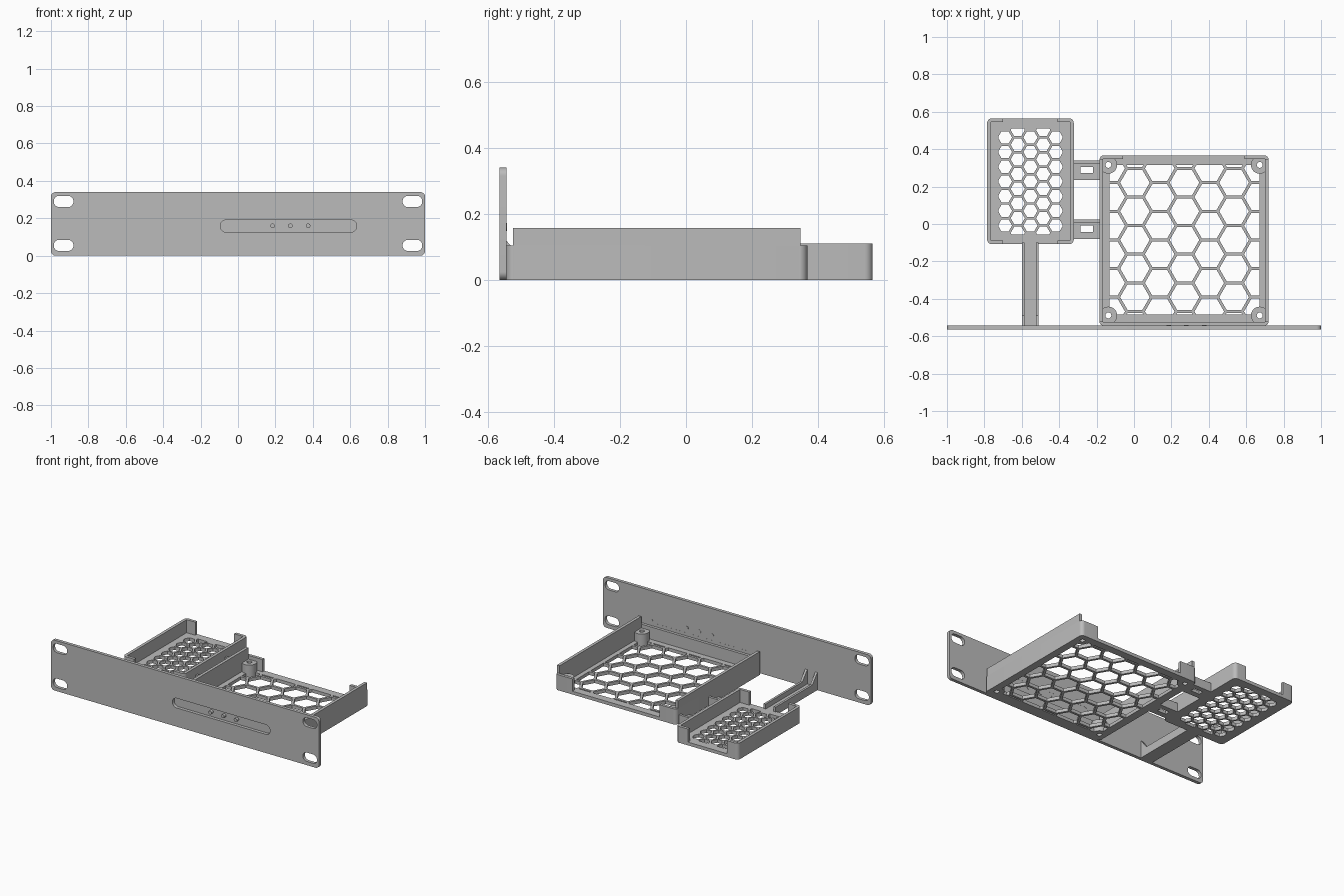
import bpy, bmesh
from math import pi, cos, sin, sqrt
from mathutils import Matrix, Vector

if "Cube" in bpy.data.objects:
    bpy.data.objects.remove(bpy.data.objects["Cube"])

gray = bpy.data.materials.new("plain_gray")
gray.use_nodes = True
gray.diffuse_color = (0.5, 0.5, 0.5, 1)
gray.node_tree.nodes["Principled BSDF"].inputs["Base Color"].default_value = (0.5, 0.5, 0.5, 1)

FLAT = Matrix.Identity(4)
UPRIGHT = Matrix.Rotation(pi / 2, 4, 'X')                # outline in x, z; depth towards -y
SIDEWAYS = Matrix(((0, 0, 1, 0), (1, 0, 0, 0), (0, 1, 0, 0), (0, 0, 0, 1)))  # outline in y, z
parts = []


def circle(x, y, r, n=24, turn=0.0):
    return [(x + r * cos(2 * pi * i / n + turn), y + r * sin(2 * pi * i / n + turn)) for i in range(n)]


def rect(x0, x1, y0, y1):
    return [(x0, y0), (x1, y0), (x1, y1), (x0, y1)]


def rounded(x0, x1, y0, y1, r, n=8):
    pts = []
    corners = ((x1 - r, y1 - r), (x0 + r, y1 - r), (x0 + r, y0 + r), (x1 - r, y0 + r))
    for k, (cx, cy) in enumerate(corners):
        for i in range(n + 1):
            a = pi / 2 * (k + i / n)
            p = (cx + r * cos(a), cy + r * sin(a))
            if not pts or (Vector(p) - Vector(pts[-1])).length > 1e-4:
                pts.append(p)
    if (Vector(pts[0]) - Vector(pts[-1])).length < 1e-4:
        pts.pop()
    return pts


def add_object(name, bm, matrix):
    bm.transform(matrix)
    mesh = bpy.data.meshes.new(name)
    bm.to_mesh(mesh)
    bm.free()
    mesh.materials.append(gray)
    ob = bpy.data.objects.new(name, mesh)
    bpy.context.collection.objects.link(ob)
    return ob


def prisms(name, loops, z0, z1, matrix=FLAT):
    """Extrude counter-clockwise outlines into solids."""
    bm = bmesh.new()
    for loop in loops:
        low = [bm.verts.new((x, y, z0)) for x, y in loop]
        top = [bm.verts.new((x, y, z1)) for x, y in loop]
        bm.faces.new(low[::-1])
        bm.faces.new(top)
        for i in range(len(loop)):
            j = (i + 1) % len(loop)
            bm.faces.new((low[i], low[j], top[j], top[i]))
    return add_object(name, bm, matrix)


def part(*args):
    ob = prisms(*args)
    parts.append(ob)
    return ob


def cut(ob, loops, z0, z1, matrix=FLAT):
    """Subtract extruded outlines from an object."""
    cutter = prisms("cutter", loops, z0, z1, matrix)
    cutter.hide_render = True
    mod = ob.modifiers.new("cut", 'BOOLEAN')
    mod.operation, mod.solver, mod.object = 'DIFFERENCE', 'EXACT', cutter
    deps = bpy.context.evaluated_depsgraph_get()
    mesh = bpy.data.meshes.new_from_object(ob.evaluated_get(deps))
    ob.modifiers.clear()
    ob.data = mesh
    bpy.data.objects.remove(cutter)


def honeycomb(x0, x1, y0, y1, pitch, bar):
    """Hexagonal cells around the centre, clipped to a rectangle."""
    cx, cy, step = (x0 + x1) / 2, (y0 + y1) / 2, pitch * sqrt(3) / 2
    r = (pitch - bar) / sqrt(3)
    bm = bmesh.new()
    for col in range(-5, 6):
        for row in range(-6, 7):
            y = cy + (row + (col % 2) / 2) * pitch
            bm.faces.new([bm.verts.new((*p, 0)) for p in circle(cx + col * step, y, r, 6)])
    for co, no in (((x0, 0, 0), (-1, 0, 0)), ((x1, 0, 0), (1, 0, 0)),
                   ((0, y0, 0), (0, -1, 0)), ((0, y1, 0), (0, 1, 0))):
        geom = bm.verts[:] + bm.edges[:] + bm.faces[:]
        bmesh.ops.bisect_plane(bm, geom=geom, plane_co=co, plane_no=no, clear_outer=True)
    loops = []
    for f in bm.faces:
        if f.calc_area() > 1e-4:
            f.normal_update()
            pts = [(v.co.x, v.co.y) for v in f.verts]
            loops.append(pts if f.normal.z > 0 else pts[::-1])
    bm.free()
    return loops


FLOOR, WALL = 0.022, 0.02

# Front panel with mounting slots and a long viewing slot
panel = part("front_panel", [rounded(-1, 1, 0, 0.34, 0.025)], 0.543, 0.565, UPRIGHT)
view_slot = rounded(-0.095, 0.635, 0.126, 0.191, 0.0325)
slots = [rounded(x, x + 0.105, z, z + 0.06, 0.029) for x in (-0.985, 0.88) for z in (0.025, 0.26)]
cut(panel, slots + [view_slot], 0.5, 0.6, UPRIGHT)

# Single-skin backing of the viewing slot, facing the rear, and its light pipes
bm = bmesh.new()
bm.faces.new([bm.verts.new((x, z, 0.5435)) for x, z in view_slot[::-1]])
parts.append(add_object("slot_backing", bm, UPRIGHT))
part("light_pipes", [circle(x, 0.16, 0.012, 16) for x in (0.185, 0.28, 0.375)], 0.541, 0.564, UPRIGHT)


def tray(name, x0, x1, y0, y1, height, gaps, cells):
    """Open tray: rounded shell, hollowed, wall gaps, honeycomb floor."""
    ob = part(name, [rounded(x0, x1, y0, y1, 0.025)], 0, height)
    cut(ob, [rect(x0 + WALL, x1 - WALL, y0 + WALL, y1 - WALL)], FLOOR, 1)
    cut(ob, gaps, FLOOR, 1)
    cut(ob, cells, -1, 1)
    return ob


# Large tray with a low front wall, rear corner clips and tall side walls
large = tray("large_tray", -0.185, 0.72, -0.544, 0.367, 0.105,
             [rect(-0.06, 0.59, 0.3, 0.5)],
             honeycomb(-0.13, 0.67, -0.485, 0.315, 0.153, 0.016))
for name, x in (("large_tray_right_wall", -0.185), ("large_tray_left_wall", 0.70)):
    part(name, [rect(x, x + WALL, -0.523, 0.347)], 0, 0.157)

# Screw posts in the corners of the large tray
spots = [(x, y) for x in (-0.137, 0.672) for y in (-0.489, 0.316)]
holes = [circle(x, y, 0.016, 16) for x, y in spots]
cut(large, holes, -1, 1)
posts = part("screw_posts", [circle(x, y, 0.047, 32) for x, y in spots], 0, 0.08)
cut(posts, holes, -1, 1)

# Small tray with clips on all four corners
tray("small_tray", -0.785, -0.322, -0.108, 0.565, 0.11,
     [rect(-0.70, -0.41, 0.5, 0.7), rect(-0.70, -0.41, -0.3, -0.05)],
     honeycomb(-0.724, -0.383, -0.056, 0.511, 0.0785, 0.013))

# Slotted bridges joining the trays, each with a stiffening rib
for y in (0.235, -0.08):
    bridge = part("tray_bridge", [rect(-0.33, -0.18, y, y + 0.105)], 0, FLOOR)
    cut(bridge, [rect(-0.285, -0.22, y + 0.038, y + 0.071)], -1, 1)
    part("bridge_rib", [rect(-0.33, -0.18, y + 0.088, y + 0.105)], 0, 0.06)

# Strut from the panel to the small tray, with gusseted side ribs
part("strut_floor", [rect(-0.60, -0.51, -0.544, -0.10)], 0, FLOOR)
rib = [(-0.544, 0), (-0.10, 0), (-0.10, 0.055), (-0.49, 0.055), (-0.544, 0.12)]
for x in (-0.60, -0.525):
    part("strut_rib", [rib], x, x + 0.015, SIDEWAYS)

# Smooth the rounded surfaces and keep the edges sharp
for ob in bpy.context.selected_objects:
    ob.select_set(False)
for ob in parts:
    ob.select_set(True)
bpy.context.view_layer.objects.active = parts[0]
bpy.ops.object.shade_smooth_by_angle(angle=pi / 6)
